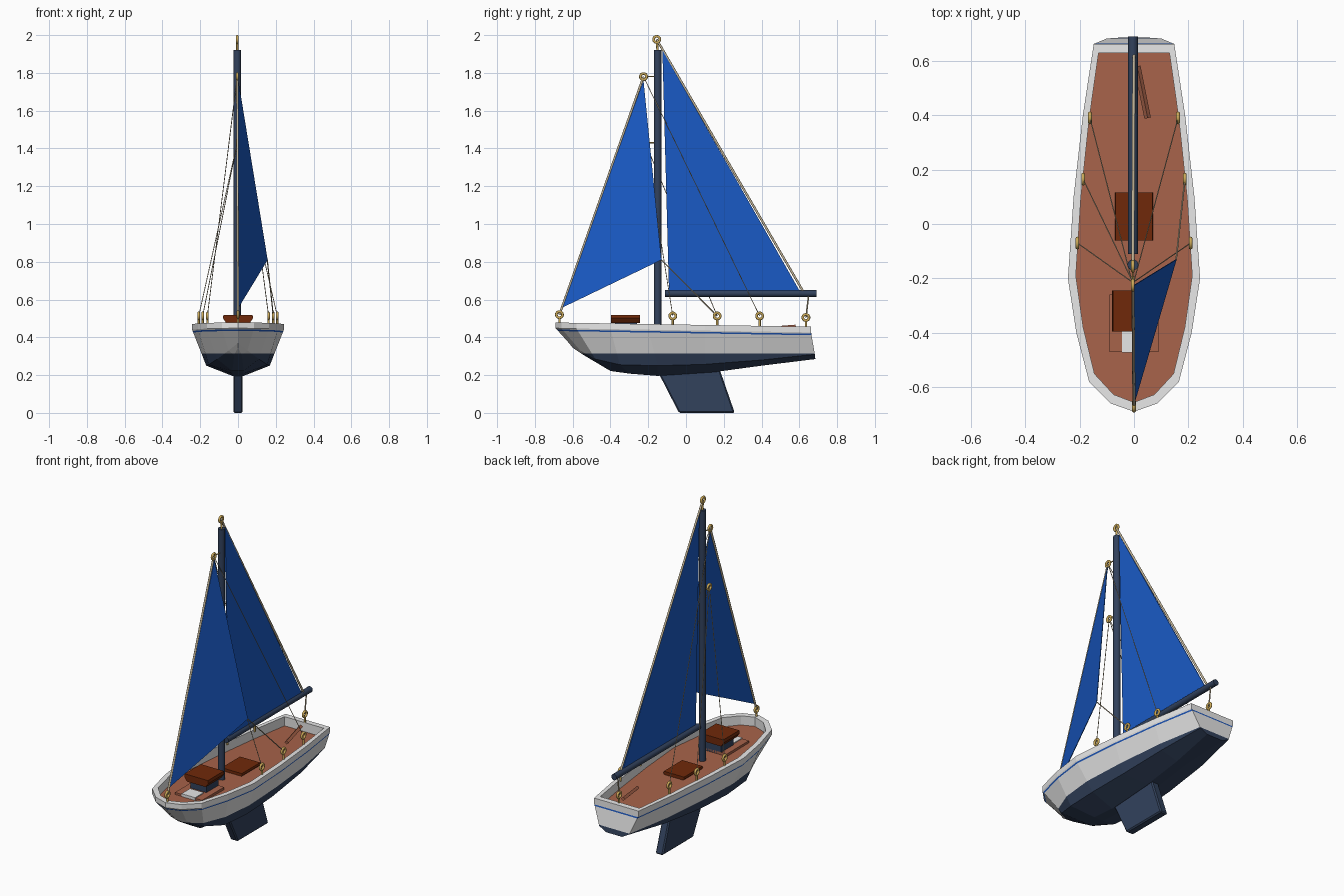
import bpy, bmesh
from math import pi
from mathutils import Vector

if "Cube" in bpy.data.objects:
    bpy.data.objects.remove(bpy.data.objects["Cube"])


def material(name, color):
    m = bpy.data.materials.new(name)
    m.use_nodes = True
    m.diffuse_color = (*color, 1)
    m.node_tree.nodes["Principled BSDF"].inputs["Base Color"].default_value = (*color, 1)
    return m


WHITE = material("white paint", (0.8, 0.8, 0.8))
NAVY = material("navy paint", (0.032, 0.054, 0.108))
BLUE = material("blue stripe", (0.015, 0.1, 0.5))
SAIL = material("blue sailcloth", (0.01, 0.102, 0.56))
DECK = material("deck wood", (0.39, 0.125, 0.068))
DARK = material("dark wood", (0.16, 0.022, 0.003))
GOLD = material("brass", (0.6, 0.4, 0.1))
ROPE = material("rope", (0.58, 0.49, 0.33))


def from_bmesh(name, bm, *mats):
    me = bpy.data.meshes.new(name)
    bmesh.ops.recalc_face_normals(bm, faces=bm.faces)
    bm.to_mesh(me)
    bm.free()
    for m in mats:
        me.materials.append(m)
    ob = bpy.data.objects.new(name, me)
    bpy.context.collection.objects.link(ob)
    return ob


def prism(name, points, offset, mat):
    """Flat polygon extruded along an offset, centred on the polygon."""
    bm = bmesh.new()
    off = Vector(offset)
    face = bm.faces.new([bm.verts.new(Vector(p) - off / 2) for p in points])
    ext = bmesh.ops.extrude_face_region(bm, geom=[face])
    bmesh.ops.translate(bm, verts=[v for v in ext["geom"] if isinstance(v, bmesh.types.BMVert)], vec=off)
    return from_bmesh(name, bm, mat)


def box(name, half_x, y0, y1, z0, z1, mat):
    y, z = (y0 + y1) / 2, (z0 + z1) / 2
    corners = [(sx * half_x, yy, z) for sx, yy in ((-1, y0), (1, y0), (1, y1), (-1, y1))]
    return prism(name, corners, (0, 0, z1 - z0), mat)


def lid(name, half_x, y0, y1, z0, z1):
    """Board with flared sides and chamfered upper edges."""
    zm, low, high = z0 + (z1 - z0) * 0.6, half_x * 0.78, half_x * 0.96
    section = [(-low, z0), (low, z0), (half_x, zm), (high, z1), (-high, z1), (-half_x, zm)]
    prism(name, [(x, (y0 + y1) / 2, z) for x, z in section], (0, y1 - y0, 0), DARK)


def rod(name, a, b, radius, mat, sides=10):
    a, b = Vector(a), Vector(b)
    bpy.ops.mesh.primitive_cylinder_add(vertices=sides, radius=radius, depth=(b - a).length, location=(a + b) / 2)
    ob = bpy.context.object
    ob.name = name
    ob.rotation_euler = (b - a).to_track_quat("Z", "Y").to_euler()
    ob.data.materials.append(mat)
    bpy.ops.object.shade_smooth_by_angle(angle=1.0)


def eyelet(name, center, stem_end, stem_radius=0.006):
    bpy.ops.mesh.primitive_torus_add(major_radius=0.0165, minor_radius=0.007, major_segments=20,
                                     minor_segments=10, location=center, rotation=(0, pi / 2, 0))
    ob = bpy.context.object
    ob.name = name
    ob.data.materials.append(GOLD)
    bpy.ops.object.shade_smooth_by_angle(angle=1.0)
    c, e = Vector(center), Vector(stem_end)
    rod(name + "_stem", c + (e - c).normalized() * 0.016, e, stem_radius, GOLD)


def sheer(y):
    return 0.467 - 0.0165 * y


# Hull: gunwale (x, y), chine (x, y, z), keel line (x, y, z) per station
DEPTH = 0.055
stations = [
    ((0, -.69), (0, -.62, .37), (0, -.6, .345)),
    ((.085, -.66), (.05, -.56, .33), (.02, -.54, .305)),
    ((.165, -.58), (.11, -.48, .285), (.03, -.4, .222)),
    ((.212, -.4), (.155, -.35, .255), (.03, -.3, .208)),
    ((.243, -.2), (.168, -.15, .25), (.03, -.15, .196)),
    ((.222, .1), (.16, .1, .257), (.03, .15, .216)),
    ((.188, .4), (.14, .4, .28), (.03, .4, .25)),
    ((.148, .662), (.1, .682, .31), (.055, .685, .285)),
]
bm = bmesh.new()
rows = []
for (x, y), chine, keel in stations:
    ix, iy = x * 0.88, y * 0.95
    half = [(ix, iy, sheer(iy) - DEPTH), (ix, iy, sheer(iy)), (x, y, sheer(y)),
            (x, y, sheer(y) - 0.03), chine, keel]
    loop = half + [(-p[0], p[1], p[2]) for p in reversed(half)]
    rows.append([bm.verts.new(p) for p in loop])
count = len(rows[0])
for a, b in zip(rows, rows[1:]):
    for i in range(count):
        j = (i + 1) % count
        bm.faces.new((a[i], a[j], b[j], b[i]))
stern = rows[-1]
bm.faces.new((stern[0], stern[1], stern[-2], stern[-1]))
bm.faces.new((stern[1], stern[2], stern[-3], stern[-2]))
bm.faces.new(stern[2:-2])
bmesh.ops.remove_doubles(bm, verts=bm.verts, dist=0.0005)
bmesh.ops.recalc_face_normals(bm, faces=bm.faces)
# Cut the waterline and the thin stripe into the planking
for z, slope in ((0.315, 0), (sheer(0) - 0.037, 0.0165), (sheer(0) - 0.045, 0.0165)):
    bmesh.ops.bisect_plane(bm, geom=bm.verts[:] + bm.edges[:] + bm.faces[:],
                           plane_co=(0, 0, z), plane_no=(0, slope, 1))
bm.normal_update()
for f in bm.faces:
    c = f.calc_center_median()
    drop = sheer(c.y) - c.z
    outward = f.normal.x * c.x + f.normal.y * c.y > 0
    if c.z < 0.315:
        f.material_index = 1
    elif f.normal.z > 0.9 and drop > 0.05:
        f.material_index = 3
    elif outward and 0.037 < drop < 0.045:
        f.material_index = 2
from_bmesh("hull", bm, WHITE, NAVY, BLUE, DECK)

# Keel fin with softened edges
fin = prism("keel_fin", [(0, -.15, .22), (0, .175, .24), (0, .258, 0), (0, -.037, 0)], (.05, 0, 0), NAVY)
bevel = fin.modifiers.new("edge_bevel", "BEVEL")
bevel.width = 0.007
bevel.segments = 1

# Deck fittings
box("cabin_platform", 0.09, -.47, -.26, .4, .432, DECK)
box("cabin_step", 0.045, -.472, -.39, .4, .437, WHITE)
box("cabin_base", 0.052, -.375, -.26, .4, .485, NAVY)
lid("cabin_lid", 0.08, -.396, -.244, .476, .519)
lid("rear_hatch", 0.07, -.06, .115, .4, .43)
rod("tiller", (0.012, .58, .455), (0.05, .39, .44), 0.012, DECK, 4)

# Mast and boom
MX, MY = -0.004, -0.15
rod("mast", (MX, MY, .4), (MX, MY, 1.92), 0.02, NAVY, 16)
rod("boom", (MX, -.11, .632), (MX, .69, .632), 0.018, NAVY, 16)

# Sails
clew = (.155, -.13, .81)
prism("main_sail", [(0, -.125, 1.92), (0, -.09, .64), (0, .605, .64)], (.005, 0, 0), SAIL)
prism("jib", [(0, -.225, 1.76), (0, -.66, .555), clew], (.004, 0, 0), SAIL)

# Eyelets
top, head, mid = (MX, -.155, 1.977), (MX, -.225, 1.78), (MX, -.215, 1.43)
bow, aft = (0, -.67, .52), (0, .635, .505)
eyelet("mast_top_eyelet", top, (MX, MY, 1.91))
eyelet("jib_head_eyelet", head, (MX, MY, 1.78), 0.003)
eyelet("shroud_eyelet", mid, (MX, MY, 1.43), 0.003)
eyelet("bow_eyelet", bow, (0, -.67, .47))
eyelet("stern_eyelet", aft, (0, .635, .45))

# Side eyelets with their shrouds
for side, label in ((1, "left"), (-1, "right")):
    for n, (x, y, upper) in enumerate(((.208, -.07, mid), (.187, .165, mid), (.162, .39, head))):
        p = (side * x, y, .513)
        eyelet(f"{label}_eyelet_{n + 1}", p, (side * x, y, .45))
        if n == 1 and side == 1:
            rod("jib_sheet", clew, p, 0.003, ROPE)
        else:
            rod(f"{label}_shroud_{n + 1}", upper, p, 0.002, ROPE)

# Stays and main sheet
rod("forestay", head, bow, 0.006, ROPE)
rod("backstay", top, (0, .622, .64), 0.006, ROPE)
rod("main_sheet", (0, .65, .63), aft, 0.004, ROPE)
